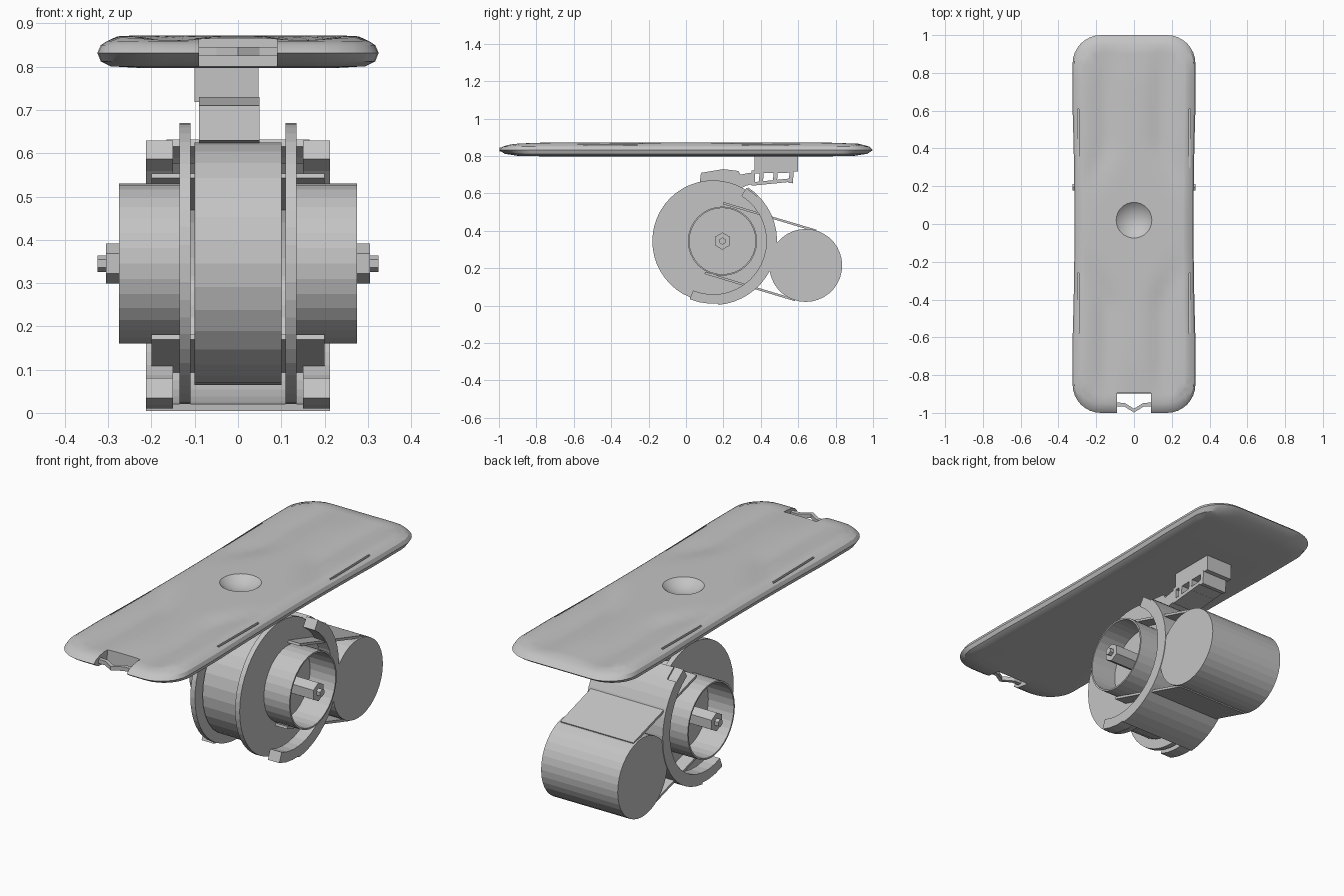
import bpy, bmesh, math
from mathutils import Vector

if "Cube" in bpy.data.objects:
    bpy.data.objects.remove(bpy.data.objects["Cube"])

grey = bpy.data.materials.new("plain grey")
grey.diffuse_color = (0.55, 0.55, 0.55, 1)
grey.use_nodes = True
grey.node_tree.nodes["Principled BSDF"].inputs["Base Color"].default_value = grey.diffuse_color


def finish(name, bm, smooth=None):
    bmesh.ops.recalc_face_normals(bm, faces=bm.faces)
    me = bpy.data.meshes.new(name)
    bm.to_mesh(me)
    bm.free()
    me.materials.append(grey)
    ob = bpy.data.objects.new(name, me)
    bpy.context.collection.objects.link(ob)
    if smooth:
        bpy.ops.object.select_all(action='DESELECT')
        ob.select_set(True)
        bpy.context.view_layer.objects.active = ob
        bpy.ops.object.shade_smooth_by_angle(angle=math.radians(smooth))
    return ob


def prism(name, yz, x0, x1):
    """Extrude a (y, z) outline along x."""
    bm = bmesh.new()
    a = [bm.verts.new((x0, y, z)) for y, z in yz]
    b = [bm.verts.new((x1, y, z)) for y, z in yz]
    bm.faces.new(a)
    bm.faces.new(b[::-1])
    for i in range(len(a)):
        j = (i + 1) % len(a)
        bm.faces.new((a[i], b[i], b[j], a[j]))
    return finish(name, bm)


def arc(c, r, a0, a1, n):
    angles = [math.radians(a0 + (a1 - a0) * i / n) for i in range(n + 1)]
    return [(c[0] + r * math.cos(t), c[1] + r * math.sin(t)) for t in angles]


def disc(name, c, r, x0, x1, n=32, start=0):
    return prism(name, arc(c, r, start, start + 360, n)[:-1], x0, x1)


def arc_band(name, c, r0, r1, a0, a1, x0, x1, n=18):
    return prism(name, arc(c, r1, a0, a1, n) + arc(c, r0, a1, a0, n), x0, x1)


def bar(name, p, q, t, x0, x1):
    """Flat bar of thickness t between two (y, z) points."""
    p, q = Vector(p), Vector(q)
    d = (q - p).normalized()
    n = Vector((-d.y, d.x)) * t / 2
    return prism(name, [tuple(v) for v in (p + n, q + n, q - n, p - n)], x0, x1)


# --- deck: stacked rounded rectangles, cut into a grid, then sculpted on top
def rounded_rect(hx, hy, r):
    pts = []
    for sx, sy, a in ((1, 1, 0), (-1, 1, 90), (-1, -1, 180), (1, -1, 270)):
        pts += arc((sx * (hx - r), sy * (hy - r)), r, a, a + 90, 8)
    return pts


def relief(x, y):
    ax, ay = abs(x), abs(y)
    end = min(1, max(0, (ay - 0.15) / 0.25))
    channel = math.exp(-((ax - 0.15 - 0.12 * (1 - end)) / 0.06) ** 2)
    fade = 1 - max(0, (ay - 0.75) / 0.25)
    h = 0.009 * fade - 0.016 * channel * end * fade
    return h * min(1, (0.325 - ax) / 0.06)


bm = bmesh.new()
rings = []
for z, dx, dy in ((0.797, .10, .30), (0.801, .03, .10), (0.812, .008, .03), (0.832, 0, 0),
                  (0.850, .008, .02), (0.859, .022, .05), (0.863, .045, .08)):
    rings.append([bm.verts.new((x, y, z))
                  for x, y in rounded_rect(0.325 - dx, 1 - dy, 0.15 - dx)])
for a, b in zip(rings, rings[1:]):
    for i in range(len(a)):
        j = (i + 1) % len(a)
        bm.faces.new((a[i], a[j], b[j], b[i]))
bm.faces.new(rings[0][::-1])
bm.faces.new(rings[-1])
cuts = [((i * 0.03, 0, 0), (1, 0, 0)) for i in range(-9, 10)]
cuts += [((0, i * 0.06, 0), (0, 1, 0)) for i in range(-15, 16)]
for co, no in cuts:
    bmesh.ops.bisect_plane(bm, geom=bm.verts[:] + bm.edges[:] + bm.faces[:],
                           plane_co=co, plane_no=no)
for v in bm.verts:
    if v.co.z > 0.862:
        v.co.z += relief(v.co.x, v.co.y)
    v.co.x *= 0.97 + 0.03 * min(1, (v.co.y / 0.6) ** 2)
deck = finish("deck", bm)


def cut(target, cutter):
    cutter.hide_render = True
    m = target.modifiers.new("cut", 'BOOLEAN')
    m.operation, m.object, m.solver = 'DIFFERENCE', cutter, 'EXACT'
    bpy.ops.object.select_all(action='DESELECT')
    target.select_set(True)
    bpy.context.view_layer.objects.active = target
    bpy.ops.object.modifier_apply(modifier=m.name)
    bpy.data.objects.remove(cutter)


# round dish in the middle of the deck
bm = bmesh.new()
bmesh.ops.create_uvsphere(bm, u_segments=32, v_segments=24, radius=0.14)
bmesh.ops.translate(bm, verts=bm.verts, vec=(0, 0.02, 0.975))
cut(deck, finish("dish_cutter", bm))
# notch at the front
cut(deck, prism("notch_cutter", [(-1.1, .7), (-.9, .7), (-.89, 1), (-1.1, 1)], -0.09, 0.09))
# narrow slits along the long edges
for s in (-1, 1):
    for y0, y1 in ((0.3, 0.61), (-0.58, -0.26)):
        cut(deck, prism("slit_cutter", [(y0, .855), (y1, .845), (y1, .9), (y0, .9)],
                        s * 0.291, s * 0.299))
bpy.ops.object.shade_smooth_by_angle(angle=math.radians(30))

# V-shaped pull bar in the notch
bm = bmesh.new()
sections = []
for x, y in ((-.11, -.955), (-.05, -.957), (0, -.988), (.05, -.957), (.11, -.955)):
    sections.append([bm.verts.new((x, y + dy, 0.835 + dz))
                     for dy, dz in ((-.01, -.01), (.01, -.01), (.01, .01), (-.01, .01))])
for a, b in zip(sections, sections[1:]):
    for i in range(4):
        bm.faces.new((a[i], a[(i + 1) % 4], b[(i + 1) % 4], b[i]))
bm.faces.new(sections[0])
bm.faces.new(sections[-1][::-1])
finish("front_pull_bar", bm)

# --- wheel group
WHEEL, HUB, MOTOR = (0.145, 0.345), (0.195, 0.345), (0.64, 0.215)
disc("centre_wheel", WHEEL, 0.28, -0.10, 0.10)
for s, side in ((-1, "left"), (1, "right")):
    disc("side_disc_" + side, WHEEL, 0.325, s * 0.11, s * 0.135, 48)
    # open drum with a thin wall
    bm = bmesh.new()
    loops = [[bm.verts.new((x, y, z)) for y, z in arc(HUB, r, 0, 360, 32)[:-1]]
             for r, x in ((.185, s * .12), (.185, s * .275), (.177, s * .275), (.177, s * .12))]
    for k in range(4):
        a, b = loops[k], loops[(k + 1) % 4]
        for i in range(32):
            j = (i + 1) % 32
            bm.faces.new((a[i], a[j], b[j], b[i]))
    finish("drum_" + side, bm)
    # hexagonal axle and nut
    disc("axle_" + side, HUB, 0.046, s * 0.12, s * 0.305, 6, 30)
    disc("axle_nut_" + side, HUB, 0.019, s * 0.30, s * 0.325, 6, 30)
    # crescent rim of the guard, ending in a tip at the bottom
    arc_band("guard_rim_" + side, WHEEL, 0.285, 0.335, -112, 58, s * 0.15, s * 0.213)

# guard shells behind the wheel
arc_band("guard_shell", WHEEL, 0.326, 0.342, -85, 46, -0.213, 0.213)
arc_band("guard_top", WHEEL, 0.322, 0.342, 46, 57, -0.165, 0.165, 3)

# motor and the two straps that tie it to the drum
disc("motor", MOTOR, 0.195, -0.21, 0.21, 36)
bar("strap_top", (0.20, 0.548), (0.697, 0.400), 0.012, -0.2, 0.2)
bar("strap_bottom", (0.10, 0.175), (0.583, 0.030), 0.012, -0.2, 0.2)

# --- neck joining the wheel group to the deck
NX = (-0.09, 0.05)
prism("neck_block", [(.07, .63), (.08, .71), (.20, .73), (.28, .72), (.32, .64), (.25, .61)], *NX)
prism("neck_arm_root", [(.29, .70), (.30, .635), (.37, .655), (.37, .71), (.34, .71)], *NX)
bar("arm_lower", (.35, .650), (.57, .672), 0.018, *NX)
bar("arm_upper", (.35, .715), (.57, .719), 0.016, *NX)
for y in (.40, .475, .56):
    bar("arm_strut", (y, .655), (y + .005, .72), 0.022, *NX)
prism("deck_mount", [(.365, .718), (.60, .718), (.60, .805), (.365, .805)], -0.10, 0.047)
